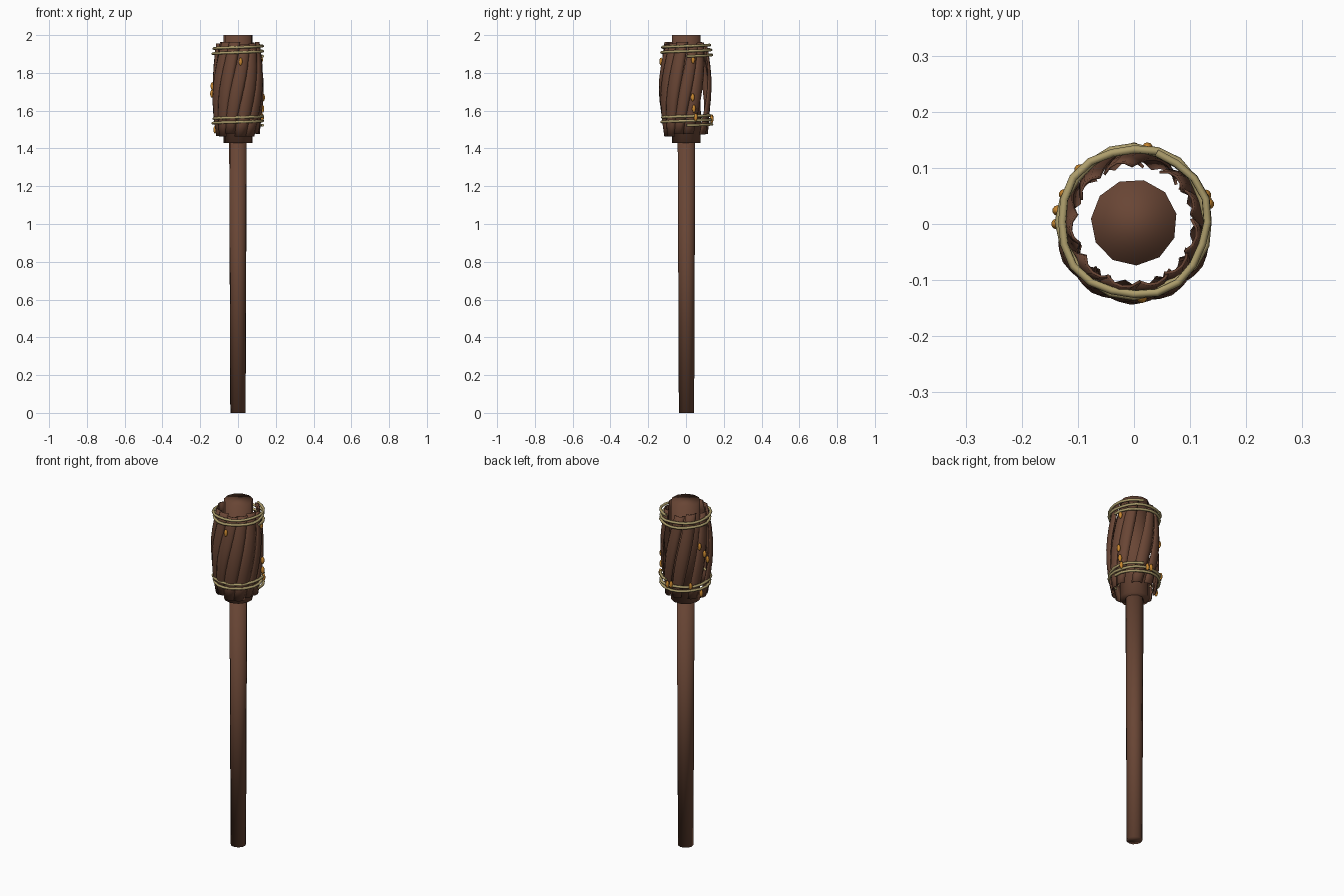
import bpy, bmesh, math, random
from math import pi, sin, cos, radians

random.seed(4)
cube = bpy.data.objects.get("Cube")
if cube:
    bpy.data.objects.remove(cube)


def material(name, rgb):
    m = bpy.data.materials.new(name)
    m.use_nodes = True
    m.diffuse_color = (*rgb, 1)
    bsdf = m.node_tree.nodes["Principled BSDF"]
    bsdf.inputs["Base Color"].default_value = (*rgb, 1)
    bsdf.inputs["Roughness"].default_value = 0.9
    return m


WOOD = material("brown wood", (0.14, 0.06, 0.035))
ROPE = material("straw rope", (0.42, 0.34, 0.15))
AMBER = material("amber resin", (0.6, 0.25, 0.03))


def finish(name, bm, mat, smooth=True):
    bmesh.ops.recalc_face_normals(bm, faces=bm.faces)
    for f in bm.faces:
        f.smooth = smooth
    me = bpy.data.meshes.new(name)
    bm.to_mesh(me)
    bm.free()
    me.materials.append(mat)
    ob = bpy.data.objects.new(name, me)
    bpy.context.collection.objects.link(ob)
    return ob


def lathe(name, profile, sides, mat):
    bm = bmesh.new()
    rings = [[bm.verts.new((r * cos(2 * pi * i / sides + 0.2),
                            r * sin(2 * pi * i / sides + 0.2) + 0.003, z))
              for i in range(sides)] for r, z in profile]
    for a, b in zip(rings, rings[1:]):
        for i in range(sides):
            j = (i + 1) % sides
            bm.faces.new((a[i], a[j], b[j], b[i]))
    bm.faces.new(rings[0])
    bm.faces.new(rings[-1])
    return finish(name, bm, mat)


# Handle and the thicker core it carries
lathe("handle", [(0.041, 0), (0.047, 1.44)], 11, WOOD)
lathe("core", [(0.077, 1.43), (0.077, 2.0)], 11, WOOD)


# Bowed bark strips that twist around the core
def bark_strip(name, angle, bulge, width, z0, z1, twist):
    rows, cols = 8, 4
    bm = bmesh.new()
    grid = []
    for i in range(rows + 1):
        t = i / rows
        centre = radians(angle + twist * (t - 0.5))
        radius = 0.116 + bulge * sin(pi * t)
        row = []
        for j in range(cols + 1):
            u = 2 * j / cols - 1
            half = 0.5 * width * (0.8 + 0.2 * sin(pi * t))
            r = radius - 0.011 * u * u
            a = centre + u * half / radius
            row.append(bm.verts.new((r * cos(a), r * sin(a), z0 + (z1 - z0) * t)))
        grid.append(row)
    for a, b in zip(grid, grid[1:]):
        for j in range(cols):
            bm.faces.new((a[j], a[j + 1], b[j + 1], b[j]))
    ob = finish(name, bm, WOOD)
    mod = ob.modifiers.new("thickness", "SOLIDIFY")
    mod.thickness = 0.005
    mod.offset = -1


for n, angle in enumerate((-152, -122, -92, -62, -32, 0, 28, 82, 118, 165)):
    front = angle < -20
    bark_strip(f"bark_strip_{n + 1}", angle, 0.028 if front else 0.02,
               0.088 if front else 0.078,
               1.46 + random.uniform(0, 0.02), 1.965 - random.uniform(0, 0.02),
               44 + random.uniform(-6, 6))


# Rope bindings wound a little over two turns
def binding(name, z0, pitch, turns, radius):
    cu = bpy.data.curves.new(name, "CURVE")
    cu.dimensions = "3D"
    cu.bevel_depth = 0.0075
    cu.bevel_resolution = 1
    cu.use_fill_caps = True
    sp = cu.splines.new("POLY")
    per_turn = 20
    count = int(per_turn * turns)
    sp.points.add(count)
    for i, p in enumerate(sp.points):
        a = 2 * pi * i / per_turn
        r = radius + 0.003 * sin(9 * a / 2)
        p.co = (r * cos(a), r * sin(a) + 0.004, z0 + pitch * i / per_turn, 1)
    cu.materials.append(ROPE)
    ob = bpy.data.objects.new(name, cu)
    bpy.context.collection.objects.link(ob)
    bpy.ops.object.select_all(action="DESELECT")
    ob.select_set(True)
    bpy.context.view_layer.objects.active = ob
    bpy.ops.object.convert(target="MESH")
    bpy.ops.object.shade_smooth()


binding("upper_rope", 1.888, 0.027, 2.2, 0.131)
binding("lower_rope", 1.522, 0.024, 2.2, 0.131)

# Resin drops oozing out of the bark: angle, height, distance from the axis
DROPS = [(-84, 1.86, 0.132), (157, 1.78, 0.135), (170, 1.73, 0.138),
         (180, 1.69, 0.138), (17, 1.87, 0.128), (15, 1.67, 0.138),
         (18, 1.61, 0.136), (22, 1.565, 0.138), (90, 1.56, 0.136),
         (80, 1.555, 0.138), (135, 1.56, 0.137), (165, 1.50, 0.125)]
for n, (angle, z, r) in enumerate(DROPS):
    bm = bmesh.new()
    bmesh.ops.create_uvsphere(bm, u_segments=10, v_segments=7, radius=0.011)
    ob = finish(f"resin_drop_{n + 1}", bm, AMBER)
    ob.location = (r * cos(radians(angle)), r * sin(radians(angle)), z)
    ob.scale = (0.9, 0.9, 1.9)
